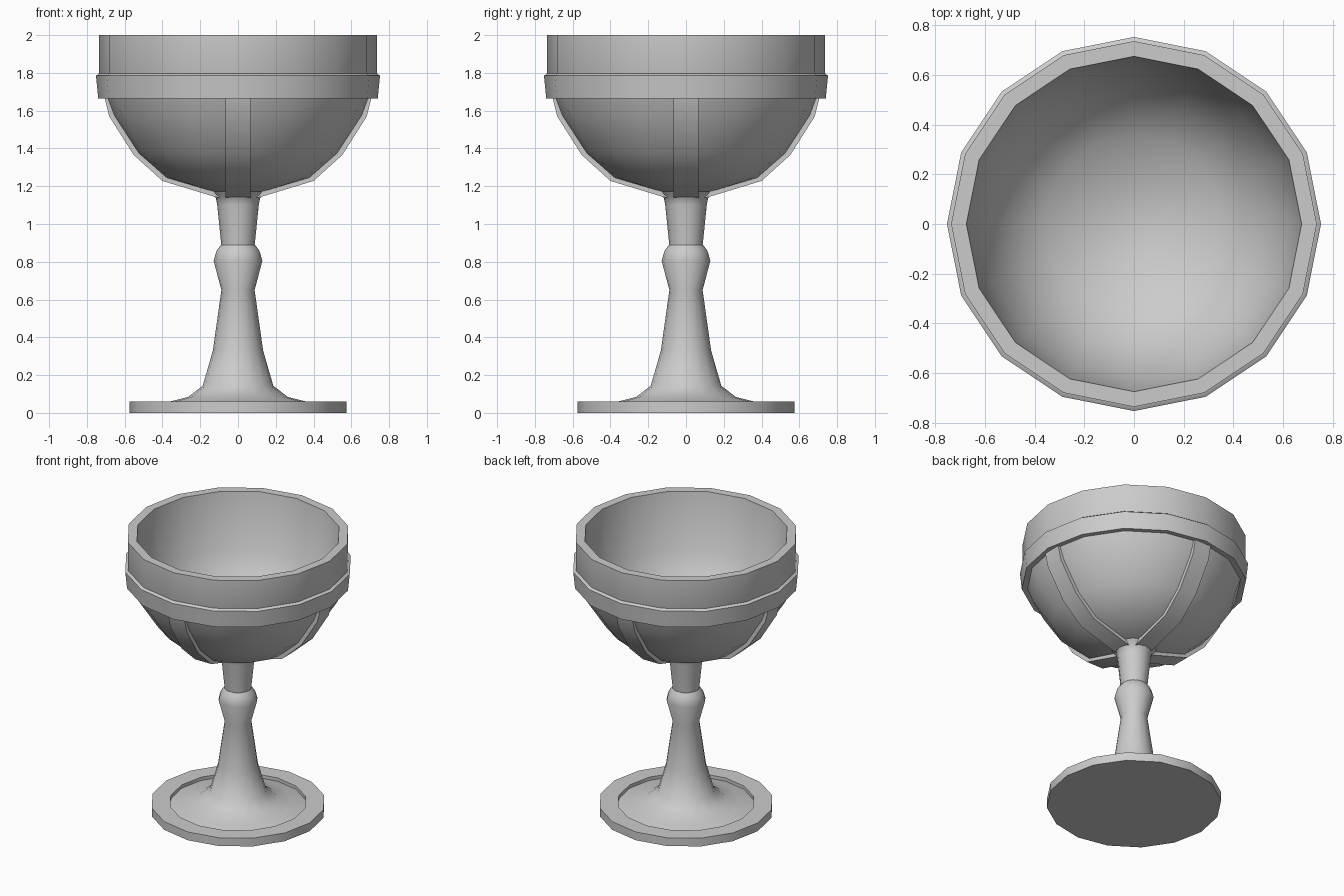
import bpy, bmesh, math
from mathutils import Matrix

if "Cube" in bpy.data.objects:
    bpy.data.objects.remove(bpy.data.objects["Cube"])

SIDES = 16
grey = bpy.data.materials.new("plain grey")
grey.use_nodes = True
colour = (0.6, 0.6, 0.6, 1)
grey.diffuse_color = colour
grey.node_tree.nodes["Principled BSDF"].inputs["Base Color"].default_value = colour


def finish(name, bm):
    bmesh.ops.recalc_face_normals(bm, faces=bm.faces)
    mesh = bpy.data.meshes.new(name)
    bm.to_mesh(mesh)
    bm.free()
    obj = bpy.data.objects.new(name, mesh)
    mesh.materials.append(grey)
    bpy.context.collection.objects.link(obj)
    bpy.ops.object.select_all(action="DESELECT")
    obj.select_set(True)
    bpy.context.view_layer.objects.active = obj
    bpy.ops.object.shade_smooth_by_angle(angle=math.radians(40))
    return obj


def lathe(name, profile, closed=False):
    """Revolve (radius, height) points; radius 0 becomes a pole."""
    bm = bmesh.new()
    points = profile + profile[:1] if closed else profile
    verts = [bm.verts.new((r, 0, z)) for r, z in points]
    edges = [bm.edges.new(pair) for pair in zip(verts, verts[1:])]
    bmesh.ops.spin(bm, geom=verts + edges, axis=(0, 0, 1), cent=(0, 0, 0),
                   angle=math.tau, steps=SIDES, use_duplicate=False)
    bmesh.ops.remove_doubles(bm, verts=bm.verts, dist=0.0005)
    return finish(name, bm)


# Foot: disc with a shallow recess that the stem flares into
lathe("foot", [(0, 0), (0.575, 0), (0.575, 0.06), (0.452, 0.06), (0.452, 0.034), (0, 0.034)])

# Stem: flared lower part with a bead, then a tapered neck
lathe("lower_stem", [(0.452, 0.036), (0.36, 0.06), (0.265, 0.084), (0.187, 0.143),
                     (0.133, 0.33), (0.088, 0.65), (0.129, 0.805), (0.114, 0.857),
                     (0.09, 0.89), (0, 0.89)])
lathe("upper_stem", [(0, 0.885), (0.088, 0.885), (0.11, 1.1), (0.117, 1.138),
                     (0.138, 1.16), (0.15, 1.178), (0, 1.178)])

# Bowl: outer shell, rim and gently sloping inner wall in one profile
lathe("bowl", [(0, 1.16), (0.13, 1.168), (0.39, 1.245), (0.538, 1.375), (0.668, 1.575),
               (0.703, 1.67), (0.735, 1.75), (0.735, 2.0), (0.674, 2.0),
               (0.622, 1.6), (0.497, 1.405), (0.36, 1.288), (0.115, 1.212), (0, 1.205)])

# Band around the bowl under the rim
lathe("band", [(0.69, 1.668), (0.74, 1.665), (0.752, 1.785), (0.735, 1.797), (0.69, 1.797)],
      closed=True)

# Four straps running from the band down to the stem
path = [(0.09, 1.138), (0.12, 1.143), (0.4, 1.228), (0.552, 1.365), (0.682, 1.57), (0.709, 1.68)]
for side, turn in zip(("left", "back", "right", "front"), range(4)):
    bm = bmesh.new()
    outline = path + [(r - 0.04, z + 0.02) for r, z in reversed(path)]
    face = bm.faces.new([bm.verts.new((r, -0.066, z)) for r, z in outline])
    new = bmesh.ops.extrude_face_region(bm, geom=[face])["geom"]
    bmesh.ops.translate(bm, vec=(0, 0.132, 0),
                        verts=[g for g in new if isinstance(g, bmesh.types.BMVert)])
    bmesh.ops.rotate(bm, verts=bm.verts, cent=(0, 0, 0),
                     matrix=Matrix.Rotation(turn * math.pi / 2, 3, "Z"))
    finish(side + "_strap", bm)
